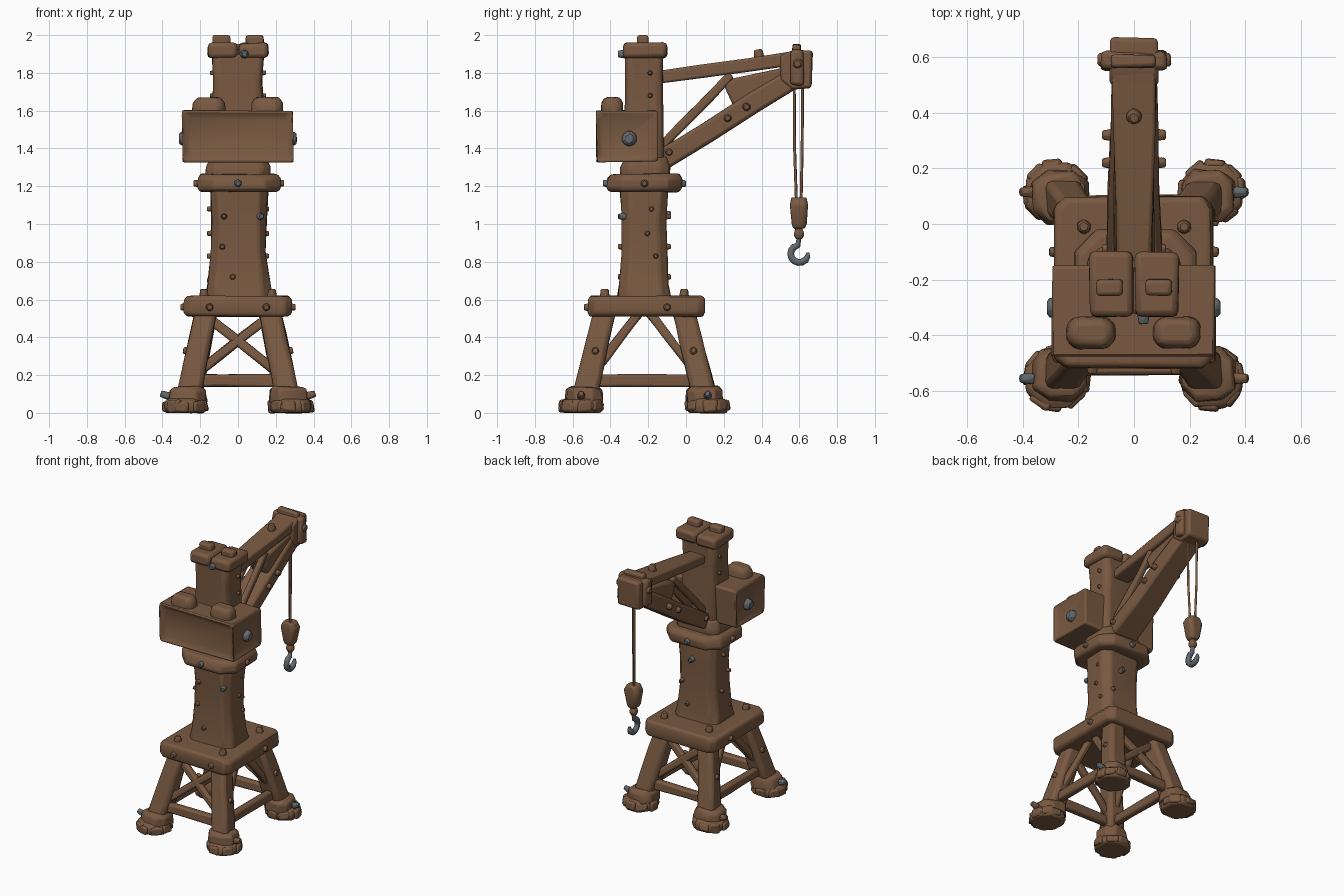
import bpy, bmesh, math, random
from mathutils import Vector, Matrix

random.seed(7)
if "Cube" in bpy.data.objects:
    bpy.data.objects.remove(bpy.data.objects["Cube"])


def material(name, rgb):
    m = bpy.data.materials.new(name)
    m.use_nodes = True
    m.diffuse_color = (*rgb, 1)
    m.node_tree.nodes["Principled BSDF"].inputs["Base Color"].default_value = (*rgb, 1)
    return m


WOOD = material("weathered brown wood", (0.19, 0.1, 0.053))
IRON = material("dull grey iron", (0.12, 0.14, 0.15))
CY = -0.22  # tower axis in y


def finish(name, bm, mat=WOOD, bevel=0.0, rough=0.0, segments=2):
    """Turn a bmesh into a worn, softly bevelled object."""
    if rough:
        for v in bm.verts:
            v.co += Vector([random.uniform(-rough, rough) for _ in range(3)])
    bmesh.ops.recalc_face_normals(bm, faces=bm.faces)
    me = bpy.data.meshes.new(name)
    bm.to_mesh(me)
    bm.free()
    me.materials.append(mat)
    ob = bpy.data.objects.new(name, me)
    bpy.context.collection.objects.link(ob)
    if bevel:
        mod = ob.modifiers.new("worn edges", "BEVEL")
        mod.width, mod.segments = bevel, segments
        mod.limit_method, mod.angle_limit = "ANGLE", math.radians(35)
    bpy.ops.object.select_all(action="DESELECT")
    bpy.context.view_layer.objects.active = ob
    ob.select_set(True)
    bpy.ops.object.shade_smooth_by_angle(angle=math.radians(40))
    return ob


def box(name, centre, size, bevel=0.02, rough=0.006, rot=None, mat=WOOD):
    bm = bmesh.new()
    m = Matrix.Translation(centre) @ (rot or Matrix()) @ Matrix.Diagonal((*size, 1))
    bmesh.ops.create_cube(bm, size=1, matrix=m)
    return finish(name, bm, mat, bevel, rough)


def loft(name, centre, sections, corner=0.3, bevel=0.015, rough=0.004):
    """Stack of chamfered rectangles given as (z, half x, half y)."""
    bm = bmesh.new()
    rings = []
    for z, hx, hy in sections:
        c = corner * min(hx, hy)
        pts = [(hx, hy - c), (hx - c, hy), (c - hx, hy), (-hx, hy - c),
               (-hx, c - hy), (c - hx, -hy), (hx - c, -hy), (hx, c - hy)]
        rings.append([bm.verts.new((centre[0] + x, centre[1] + y, z)) for x, y in pts])
    for low, high in zip(rings, rings[1:]):
        for i in range(8):
            j = (i + 1) % 8
            bm.faces.new((low[i], low[j], high[j], high[i]))
    bm.faces.new(rings[0])
    bm.faces.new(rings[-1])
    return finish(name, bm, WOOD, bevel, rough)


def beam(name, a, b, start, end=None, bevel=0.012, rough=0.004):
    """Rectangular timber from a to b; start and end are (width, depth)."""
    a, b = Vector(a), Vector(b)
    axis = (b - a).normalized()
    side = Vector((1, 0, 0)) if abs(axis.x) < 0.5 else Vector((0, 1, 0))
    side = (side - axis * side.dot(axis)).normalized()
    up = axis.cross(side)
    bm = bmesh.new()
    rings = []
    for t in (0, 0.33, 0.67, 1):
        w, d = Vector(start).lerp(Vector(end or start), t) / 2
        p = a.lerp(b, t)
        rings.append([bm.verts.new(p + side * w * i + up * d * j)
                      for i, j in ((1, 1), (-1, 1), (-1, -1), (1, -1))])
    for low, high in zip(rings, rings[1:]):
        for i in range(4):
            j = (i + 1) % 4
            bm.faces.new((low[i], low[j], high[j], high[i]))
    bm.faces.new(rings[0])
    bm.faces.new(rings[-1])
    return finish(name, bm, WOOD, bevel, rough)


def plate(name, profile, half):
    """Side profile of (y, z) points extruded across x."""
    bm = bmesh.new()
    face = bm.faces.new([bm.verts.new((-half, y, z)) for y, z in profile])
    new = bmesh.ops.extrude_face_region(bm, geom=[face])["geom"]
    bmesh.ops.translate(bm, vec=(2 * half, 0, 0),
                        verts=[v for v in new if isinstance(v, bmesh.types.BMVert)])
    return finish(name, bm, WOOD, 0.015, 0.003)


def bolt(name, pos, normal, r=0.025, h=0.04, mat=WOOD):
    bm = bmesh.new()
    rot = Vector(normal).to_track_quat("Z", "Y").to_matrix().to_4x4()
    bmesh.ops.create_cone(bm, cap_ends=True, segments=6, radius1=r, radius2=r * 0.75,
                          depth=h, matrix=Matrix.Translation(pos) @ rot)
    return finish(name, bm, mat, r * 0.2, r * 0.06, 1)


def rod(name, points, radius, mat, taper=None):
    cu = bpy.data.curves.new(name, "CURVE")
    cu.dimensions, cu.bevel_depth, cu.bevel_resolution = "3D", radius, 1
    cu.use_fill_caps = True
    sp = cu.splines.new("POLY")
    sp.points.add(len(points) - 1)
    for i, p in enumerate(points):
        sp.points[i].co = (*p, 1)
        sp.points[i].radius = taper[i] if taper else 1
    cu.materials.append(mat)
    ob = bpy.data.objects.new(name, cu)
    bpy.context.collection.objects.link(ob)


# Splayed legs on lumpy stone-like feet
def leg_point(sx, sy, t):
    return Vector((sx * (0.26 - 0.09 * t), CY + sy * (0.32 - 0.11 * t), 0.08 + 0.45 * t))


corners = [(sx, sy) for sx in (-1, 1) for sy in (-1, 1)]
for sx, sy in corners:
    tag = ("left" if sx > 0 else "right") + ("_back" if sy > 0 else "_front")
    beam("leg_" + tag, leg_point(sx, sy, -0.05), leg_point(sx, sy, 1.05), (0.13, 0.13), (0.115, 0.115), 0.025)
    fx, fy = sx * 0.28, CY + sy * 0.335
    loft("foot_" + tag, (fx, fy), [(0, 0.105, 0.105), (0.05, 0.11, 0.11), (0.075, 0.09, 0.09)], 0.55)
    loft("boot_" + tag, (fx - sx * 0.015, fy - sy * 0.015),
         [(0.05, 0.1, 0.1), (0.12, 0.093, 0.093), (0.14, 0.075, 0.075)], 0.5, 0.015, 0.008)
    for i in range(8):
        ang = i * math.tau / 8 + random.uniform(-0.2, 0.2)
        rot = Matrix.Rotation(ang, 4, "Z") @ Matrix.Rotation(random.uniform(-0.25, 0.1), 4, "Y")
        p = (fx + 0.082 * math.cos(ang), fy + 0.082 * math.sin(ang), 0.035)
        box("foot_lump_" + tag, p, (0.07, 0.075, random.uniform(0.045, 0.065)), 0.012, 0.006, rot)
    bolt("foot_bolt_" + tag, (fx + sx * 0.105, fy, 0.095), (sx, 0, 0.3), 0.024, 0.05, IRON if sx * sy > 0 else WOOD)
    bolt("leg_bolt_" + tag, leg_point(sx, sy, 0.55) + Vector((sx * 0.06, 0, 0)), (sx, 0, 0.2))
    bolt("deck_bolt_" + tag, (sx * 0.18, CY + sy * 0.21, 0.63), (0, 0, 1), 0.03, 0.05)

# Bracing between the legs
for s in (-1, 1):
    beam("cross_rail", leg_point(-1, s, 0.2), leg_point(1, s, 0.2), (0.05, 0.065))
    beam("side_rail", leg_point(s, -1, 0.2), leg_point(s, 1, 0.2), (0.05, 0.065))
    for k in (-1, 1):
        beam("diagonal_brace", leg_point(-k, s, 0.25), leg_point(k, s, 0.97), (0.04, 0.05))
        top = (s * 0.17, CY + k * 0.02, 0.54)
        beam("side_brace", leg_point(s, k, 0.22), top, (0.04, 0.045))

# Deck, column, collar and mast
loft("deck", (0, CY + 0.01), [(0.51, 0.275, 0.3), (0.535, 0.285, 0.31), (0.6, 0.285, 0.31), (0.62, 0.27, 0.295)], 0.13, 0.015)
loft("column", (0.005, CY), [(0.6, 0.18, 0.145), (0.68, 0.165, 0.13), (0.85, 0.145, 0.118),
                             (1.02, 0.143, 0.118), (1.2, 0.155, 0.128)], 0.35, 0.012, 0.006)
loft("collar", (0.005, CY), [(1.17, 0.205, 0.185), (1.19, 0.22, 0.2), (1.24, 0.22, 0.2), (1.265, 0.2, 0.18)], 0.4)
loft("neck", (0, CY + 0.005), [(1.25, 0.17, 0.13), (1.3, 0.17, 0.13), (1.36, 0.145, 0.11)], 0.35)
loft("mast", (0, CY - 0.002), [(1.3, 0.145, 0.105), (1.6, 0.135, 0.1), (1.75, 0.13, 0.098), (1.9, 0.138, 0.103)], 0.25)
for s in (-1, 1):
    box("cap_half", (s * 0.081, CY + 0.002, 1.918), (0.157, 0.235, 0.08), 0.022)
    box("cap_block", (s * 0.088, CY - 0.008, 1.97), (0.095, 0.06, 0.06), 0.014, 0.002)
    # Small pegs driven into column and mast
    for z in (0.7, 0.83, 0.95, 1.08):
        bolt("column_peg", (s * 0.147, CY + random.uniform(-0.06, 0.06), z), (s, 0, 0), 0.018, 0.035)
    for z in (0.72, 0.88, 1.04):
        bolt("column_peg", (s * random.uniform(0.02, 0.1), CY + s * 0.12, z), (0, s, 0), 0.02, 0.04)
    for z in (1.68, 1.8):
        bolt("mast_peg", (s * 0.134, CY + 0.03, z), (s, 0, 0), 0.016, 0.03)
    bolt("collar_bolt", (0.005 + s * 0.22, CY, 1.215), (s, 0, 0))
    bolt("collar_bolt", (0, CY + s * 0.2, 1.215), (0, s, 0), 0.025, 0.04, IRON)
    bolt("deck_edge_bolt", (s * 0.15, CY - 0.3, 0.56), (0, -1, 0))
    bolt("deck_edge_bolt", (s * 0.285, CY + 0.12, 0.56), (s, 0, 0))
bolt("cap_bolt", (0.035, CY - 0.12, 1.9), (0, -1, 0), 0.026, 0.04, IRON)
bolt("column_bolt", (0.115, CY - 0.11, 1.04), (0.4, -1, 0), 0.025, 0.05, IRON)
bolt("column_bolt", (0.02, CY + 0.12, 1.05), (0, 1, 0), 0.025, 0.04, IRON)

# Counterweight cabin with recessed panels
bm = bmesh.new()
bmesh.ops.create_cube(bm, size=1, matrix=Matrix.Translation((0, -0.315, 1.465)) @ Matrix.Diagonal((0.6, 0.33, 0.27, 1)))
bm.normal_update()
for f in [f for f in bm.faces if f.normal.y < -0.5 or abs(f.normal.x) > 0.5]:
    bmesh.ops.inset_region(bm, faces=[f], thickness=0.05, depth=0)
    bmesh.ops.translate(bm, verts=f.verts, vec=f.normal * -0.022)
finish("cabin", bm, WOOD, 0.014, 0.004)
for s in (-1, 1):
    bolt("cabin_side_bolt", (s * 0.29, -0.3, 1.452), (s, 0, 0), 0.048, 0.045, IRON)
    loft("cabin_roof_lump", (s * 0.155, -0.39), [(1.58, 0.088, 0.058), (1.64, 0.085, 0.055), (1.67, 0.065, 0.04)], 0.5)

# Boom: lower arm, upper tie, paired struts, gusset and head
beam("boom_arm", (0, -0.13, 1.335), (0, 0.6, 1.79), (0.2, 0.11), (0.16, 0.11), 0.018)
beam("boom_tie", (0, -0.16, 1.775), (0, 0.57, 1.875), (0.125, 0.062), (0.16, 0.075))
plate("boom_gusset", [(0.2, 1.74), (0.27, 1.58), (0.57, 1.74), (0.57, 1.84), (0.25, 1.77)], 0.068)
for s in (-1, 1):
    beam("boom_strut", (s * 0.055, -0.14, 1.4), (s * 0.05, 0.24, 1.79), (0.04, 0.045))
    for y, z in ((-0.09, 1.38), (0.22, 1.56), (0.32, 1.62)):
        bolt("boom_bolt", (s * 0.095, y, z), (s, 0, 0))
    bolt("head_bolt", (s * 0.12, 0.59, 1.85), (s, 0, 0), 0.032, 0.025)
plate("boom_head", [(0.5, 1.89), (0.57, 1.92), (0.67, 1.92), (0.665, 1.72), (0.56, 1.71), (0.5, 1.76)], 0.088)
box("head_strap", (0, 0.59, 1.83), (0.235, 0.07, 0.19), 0.018)
box("head_strap_cap", (0, 0.585, 1.925), (0.16, 0.045, 0.05), 0.012)
bolt("tie_bolt", (0, 0.385, 1.9), (0, -0.14, 1), 0.032, 0.05)

# Ropes, pulley block and hook
for s in (-1, 1):
    rod("rope", [(-s * 0.02, 0.595 + s * 0.022, 1.74), (-s * 0.018, 0.595 + s * 0.02, 1.4),
                 (-s * 0.01, 0.597 + s * 0.012, 1.1)], 0.008, WOOD)
loft("pulley_block", (0, 0.598), [(0.975, 0.028, 0.03), (1.0, 0.04, 0.04), (1.1, 0.058, 0.048), (1.14, 0.04, 0.04)], 0.4, 0.008, 0.002)
loft("hook_boss", (0, 0.598), [(0.92, 0.018, 0.018), (0.945, 0.028, 0.028), (0.98, 0.018, 0.018)], 0.5, 0.005, 0.001)
arc = [(0, 0.6 + 0.046 * math.cos(a), 0.842 + 0.046 * math.sin(a))
       for a in [math.radians(100 + 27 * i) for i in range(11)]]
rod("hook", [(0, 0.6, 0.935)] + arc, 0.02, IRON, [0.7, 0.9] + [1.05] * 8 + [0.85, 0.4])
